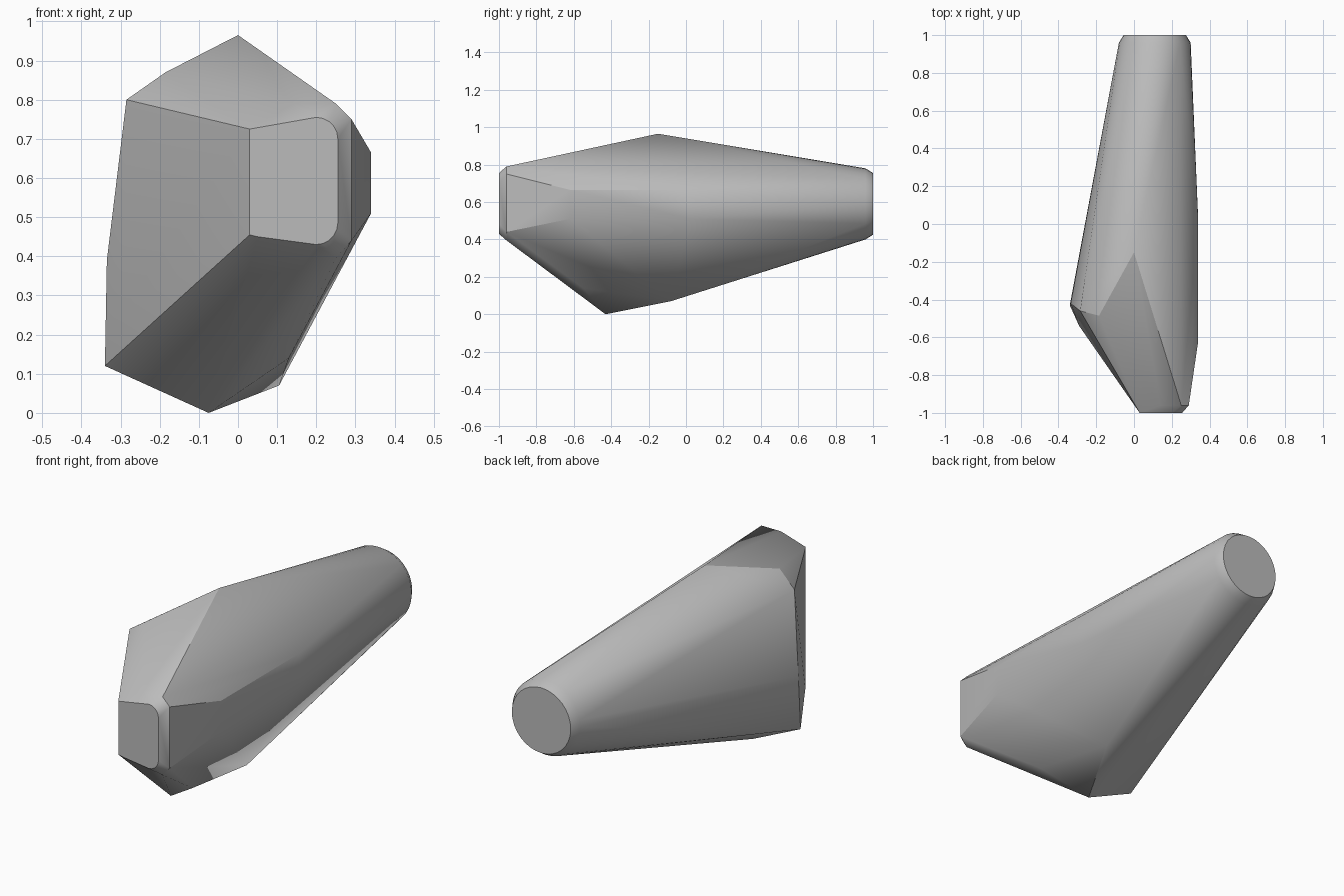
import bpy, bmesh, math

cube = bpy.data.objects.get("Cube")
if cube:
    bpy.data.objects.remove(cube, do_unlink=True)

grey = bpy.data.materials.new("Stone grey")
grey.use_nodes = True
COLOUR = (0.5, 0.5, 0.5, 1)
grey.diffuse_color = COLOUR
grey.node_tree.nodes["Principled BSDF"].inputs["Base Color"].default_value = COLOUR


def ring(x, y, z, radius, sides=32):
    """Points of an upright circle facing along y."""
    return [(x + radius * math.cos(2 * math.pi * i / sides), y,
             z + radius * math.sin(2 * math.pi * i / sides)) for i in range(sides)]


def arc(x, y, z, radius, start, steps=5):
    """Quarter circle for a rounded plate corner."""
    angles = [math.radians(start + 90 * i / steps) for i in range(steps + 1)]
    return [(x + radius * math.cos(a), y, z + radius * math.sin(a)) for a in angles]


# Round back end with a bevelled rim
points = ring(0.11, 1, 0.59, 0.165) + ring(0.11, 0.96, 0.59, 0.19)

# Flat front plate, rounded on one side, and the bevel behind it
points += [(0.03, -1, 0.725), (0.03, -1, 0.455), (0.05, -1, 0.45)]
points += arc(0.20, -1, 0.70, 0.055, 0) + arc(0.20, -1, 0.485, 0.055, 270)
points += [(0.14, -0.96, 0.79), (0.25, -0.96, 0.79), (0.29, -0.96, 0.75),
           (0.29, -0.96, 0.44), (0.25, -0.96, 0.395)]

# Flat panel on the left flank
points += [(0.34, -0.62, 0.665), (0.34, -0.62, 0.51),
           (0.34, 0, 0.665), (0.34, 0.02, 0.51)]

# Peak and upper shoulder
points += [(0, -0.15, 0.965), (-0.185, -0.485, 0.87), (-0.285, -0.46, 0.80)]

# Right flank and keel
points += [(-0.335, -0.42, 0.39), (-0.34, -0.43, 0.12), (-0.29, -0.54, 0.27),
           (-0.075, -0.43, 0), (0.105, -0.08, 0.07), (0.13, -0.55, 0.14)]

# Wrap the outline points in one convex body
bm = bmesh.new()
for p in points:
    bm.verts.new(p)
hull = bmesh.ops.convex_hull(bm, input=bm.verts)
loose = {v for v in hull["geom_interior"] + hull["geom_unused"]
         if isinstance(v, bmesh.types.BMVert) and v.is_valid}
bmesh.ops.delete(bm, geom=list(loose), context='VERTS')
bmesh.ops.dissolve_limit(bm, angle_limit=math.radians(1), verts=bm.verts, edges=bm.edges)
bmesh.ops.recalc_face_normals(bm, faces=bm.faces)
mesh = bpy.data.meshes.new("faceted_body")
bm.to_mesh(mesh)
bm.free()
mesh.materials.append(grey)
body = bpy.data.objects.new("faceted_body", mesh)
bpy.context.collection.objects.link(body)

bpy.ops.object.select_all(action='DESELECT')
body.select_set(True)
bpy.context.view_layer.objects.active = body
bpy.ops.object.shade_smooth_by_angle(angle=math.radians(30))
